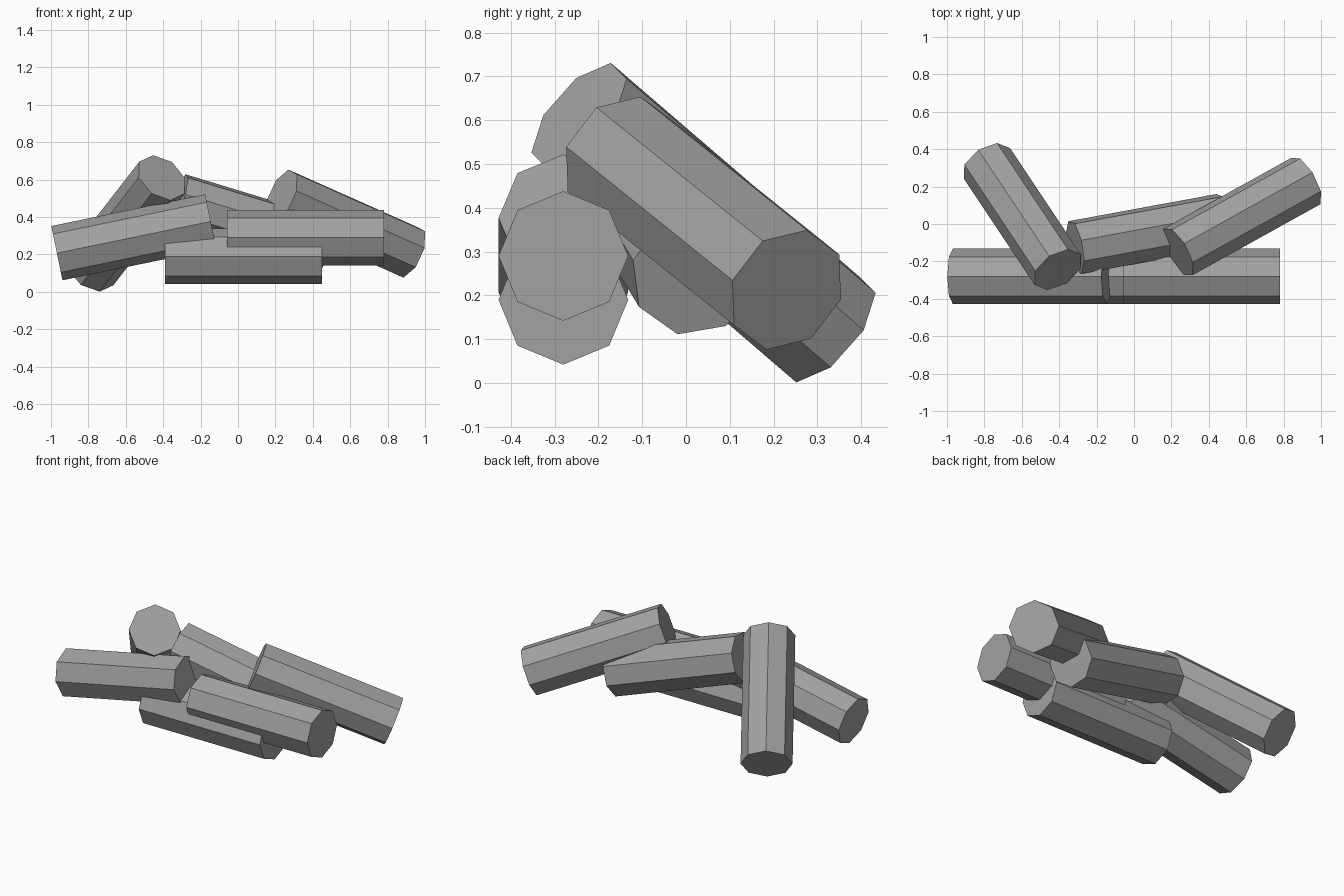
import bpy
import bmesh
from mathutils import Vector, Matrix

cube = bpy.data.objects.get("Cube")
if cube:
    bpy.data.objects.remove(cube, do_unlink=True)

RADIUS = 0.148
LENGTH = 0.84

# One flat grey for the whole pile
grey = bpy.data.materials.new("plain grey")
grey.use_nodes = True
color = (0.36, 0.36, 0.36, 1.0)
grey.diffuse_color = color
grey.node_tree.nodes["Principled BSDF"].inputs["Base Color"].default_value = color


def log(name, center, axis, ridge):
    """Eight-sided log along axis, with one long edge on the ridge side."""
    z = Vector(axis).normalized()
    x = Vector(ridge)
    x = (x - z * x.dot(z)).normalized()
    y = z.cross(x)
    turn = Matrix((x, y, z)).transposed().to_4x4()
    bm = bmesh.new()
    bmesh.ops.create_cone(bm, cap_ends=True, segments=8, radius1=RADIUS,
                          radius2=RADIUS, depth=LENGTH)
    mesh = bpy.data.meshes.new(name)
    bm.to_mesh(mesh)
    bm.free()
    mesh.materials.append(grey)
    obj = bpy.data.objects.new(name, mesh)
    obj.matrix_world = Matrix.Translation(center) @ turn
    bpy.context.collection.objects.link(obj)
    return obj


# Front row, lying side on
log("front_bottom_log", (0.03, -0.28, 0.19), (1, 0, 0), (0, 0, 1))
log("front_left_log", (0.36, -0.28, 0.29), (1, 0, 0), (0, 0, 1))
log("front_right_log", (-0.557, -0.28, 0.292), (0.825, 0, 0.17), (0, 0, 1))

# Leaning logs behind
log("leaning_right_log", (-0.597, 0.04, 0.366), (-0.38, 0.57, -0.49), (-0.045, 0.07, 0.116))
log("leaning_left_log", (0.577, 0.04, 0.365), (0.685, 0.38, -0.305), (0.034, 0.045, 0.133))
log("middle_log", (0.08, -0.053, 0.37), (0.79, 0.145, -0.24), (-0.036, -0.04, -0.142))
